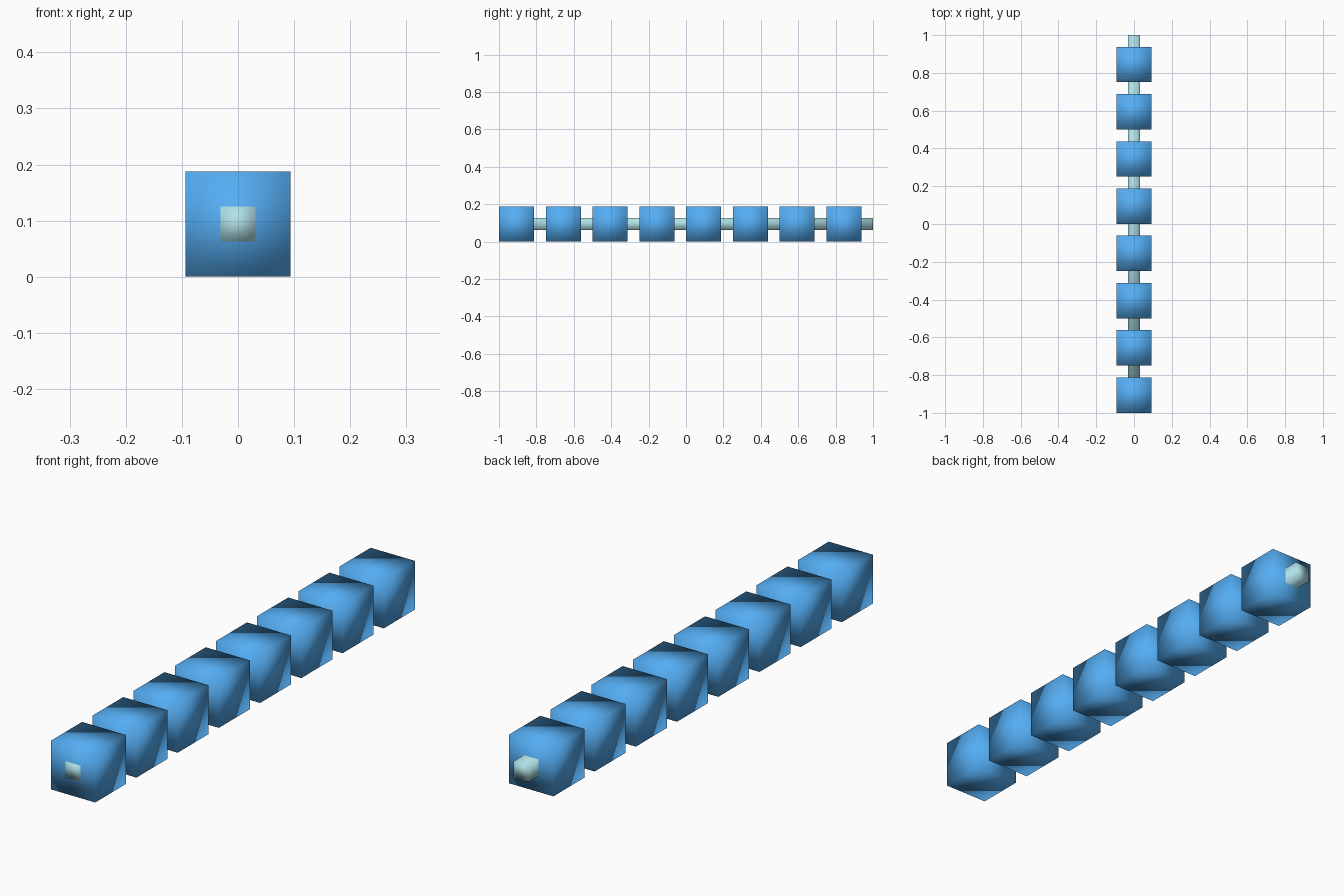
import bpy

if "Cube" in bpy.data.objects:
    bpy.data.objects.remove(bpy.data.objects["Cube"])

SIZE = 0.1875     # bead edge length
PITCH = 0.25      # bead spacing
MID_Z = SIZE / 2


def material(name, color):
    mat = bpy.data.materials.new(name)
    mat.diffuse_color = color
    mat.use_nodes = True
    mat.node_tree.nodes["Principled BSDF"].inputs["Base Color"].default_value = mat.diffuse_color
    return mat


def box(name, center, dims, mat):
    """Smooth-shaded box with shared corner normals."""
    bpy.ops.mesh.primitive_cube_add(size=1, location=center)
    ob = bpy.context.object
    ob.name = name
    ob.scale = dims
    bpy.ops.object.transform_apply(location=False, rotation=False, scale=True)
    bpy.ops.object.shade_smooth()
    ob.data.materials.append(mat)
    return ob


blue = material("bead_blue", (0.09, 0.42, 0.9, 1))
pale = material("rod_pale_blue", (0.43, 0.75, 0.8, 1))

# Square rod through all beads, its front end just showing
box("rod", (0, 0, MID_Z), (0.0625, 2.0, 0.0625), pale)

# Row of cube beads
for i in range(8):
    y = -0.9995 + SIZE / 2 + i * PITCH
    box(f"bead_{i + 1}", (0, y, MID_Z), (SIZE, SIZE, SIZE), blue)
